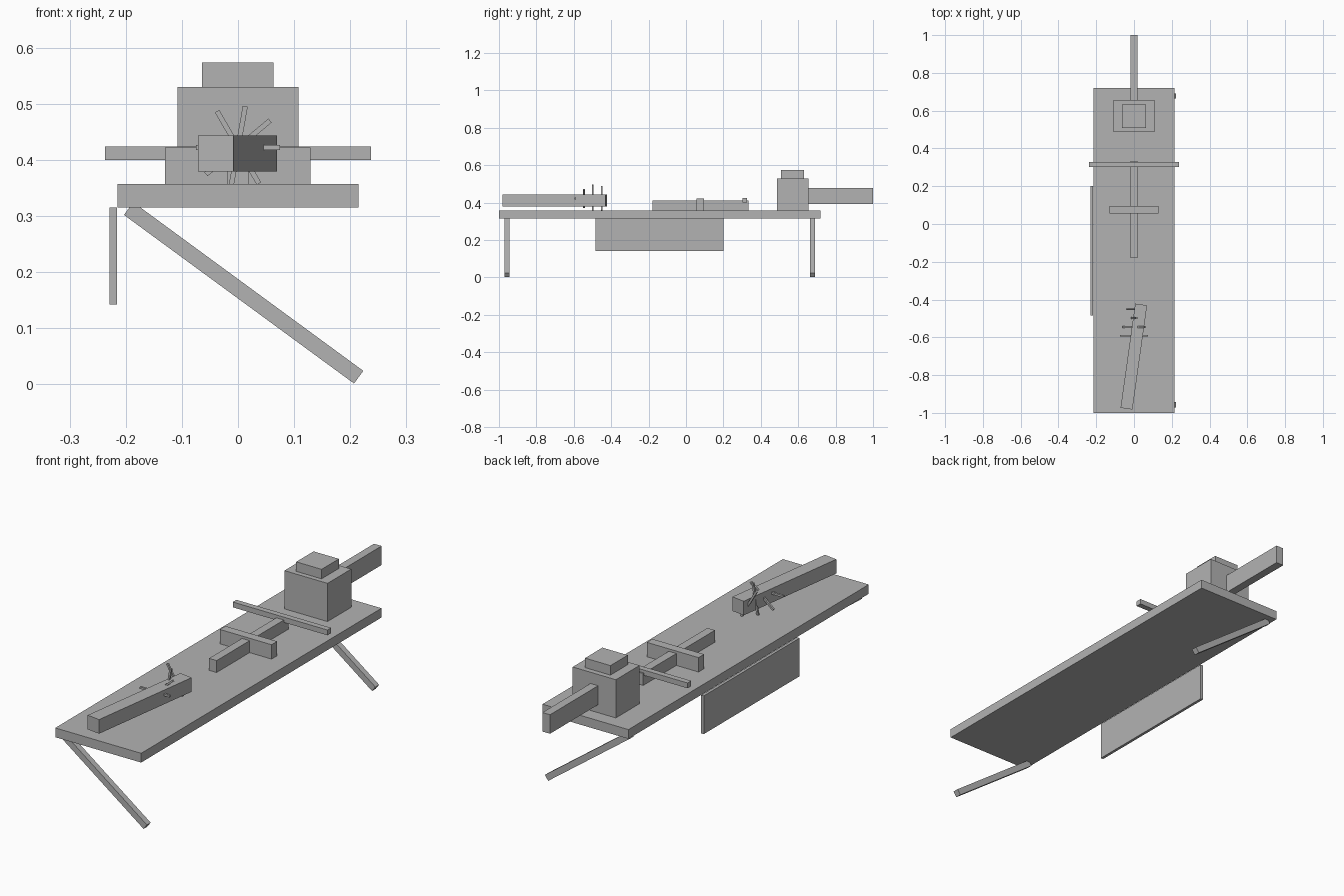
import bpy
from math import radians, atan2, hypot
from mathutils import Matrix, Vector

cube = bpy.data.objects.get("Cube")
if cube:
    bpy.data.objects.remove(cube, do_unlink=True)

GREY = (0.45, 0.45, 0.45, 1)
grey = bpy.data.materials.new("plain grey")
grey.use_nodes = True
grey.diffuse_color = GREY
grey.node_tree.nodes["Principled BSDF"].inputs["Base Color"].default_value = GREY


def box(name, centre, size, axis="Z", angle=0.0):
    """Box of the given size, turned about one axis through its centre."""
    bpy.ops.mesh.primitive_cube_add(size=1)
    ob = bpy.context.object
    ob.name = name
    ob.data.transform(Matrix.Diagonal((*size, 1)))
    ob.matrix_world = Matrix.Translation(centre) @ Matrix.Rotation(angle, 4, axis)
    ob.data.materials.append(grey)
    return ob


def span(name, x, y, z):
    """Upright box from its (low, high) limits on each axis."""
    lo, hi = (Vector(v) for v in zip(x, y, z))
    return box(name, (lo + hi) / 2, hi - lo)


DECK_TOP = 0.357

# Long deck and the panel hanging from its right edge
span("deck", (-0.215, 0.215), (-1, 0.719), (0.315, DECK_TOP))
span("side_panel", (-0.229, -0.216), (-0.485, 0.2), (0.142, 0.315))

# Slanting legs, one under each end
top, foot = Vector((-0.195, 0, 0.313)), Vector((0.215, 0, 0.0125))
run = foot - top
for name, y in (("front_leg", -0.957), ("back_leg", 0.677)):
    box(name, (top + foot) / 2 + Vector((0, y, 0)),
        (hypot(run.x, run.z), 0.027, 0.028), "Y", -atan2(run.z, run.x))

# Stepped block at the back with a beam projecting from it
span("back_block", (-0.108, 0.108), (0.486, 0.656), (DECK_TOP, 0.53))
span("block_cap", (-0.064, 0.063), (0.508, 0.632), (0.53, 0.573))
span("back_beam", (-0.019, 0.019), (0.656, 1), (0.393, 0.479))

# Cross-shaped body in the middle
span("centre_beam", (-0.019, 0.019), (-0.18, 0.333), (DECK_TOP, 0.411))
span("short_crossbar", (-0.13, 0.129), (0.056, 0.096), (DECK_TOP, 0.422))
span("long_crossbar", (-0.237, 0.237), (0.301, 0.327), (0.4, 0.424))

# Skewed beam at the front
box("front_beam", (-0.001, -0.702, 0.411), (0.0635, 0.557, 0.064), "Z", radians(-8))

# Thin rods through the front beam, each turned further than the last
for i in range(4):
    box(f"rod_{i + 1}", (0, -0.592 + 0.047 * i, 0.422),
        (0.149, 0.009, 0.009), "Y", radians(-40 * i))
